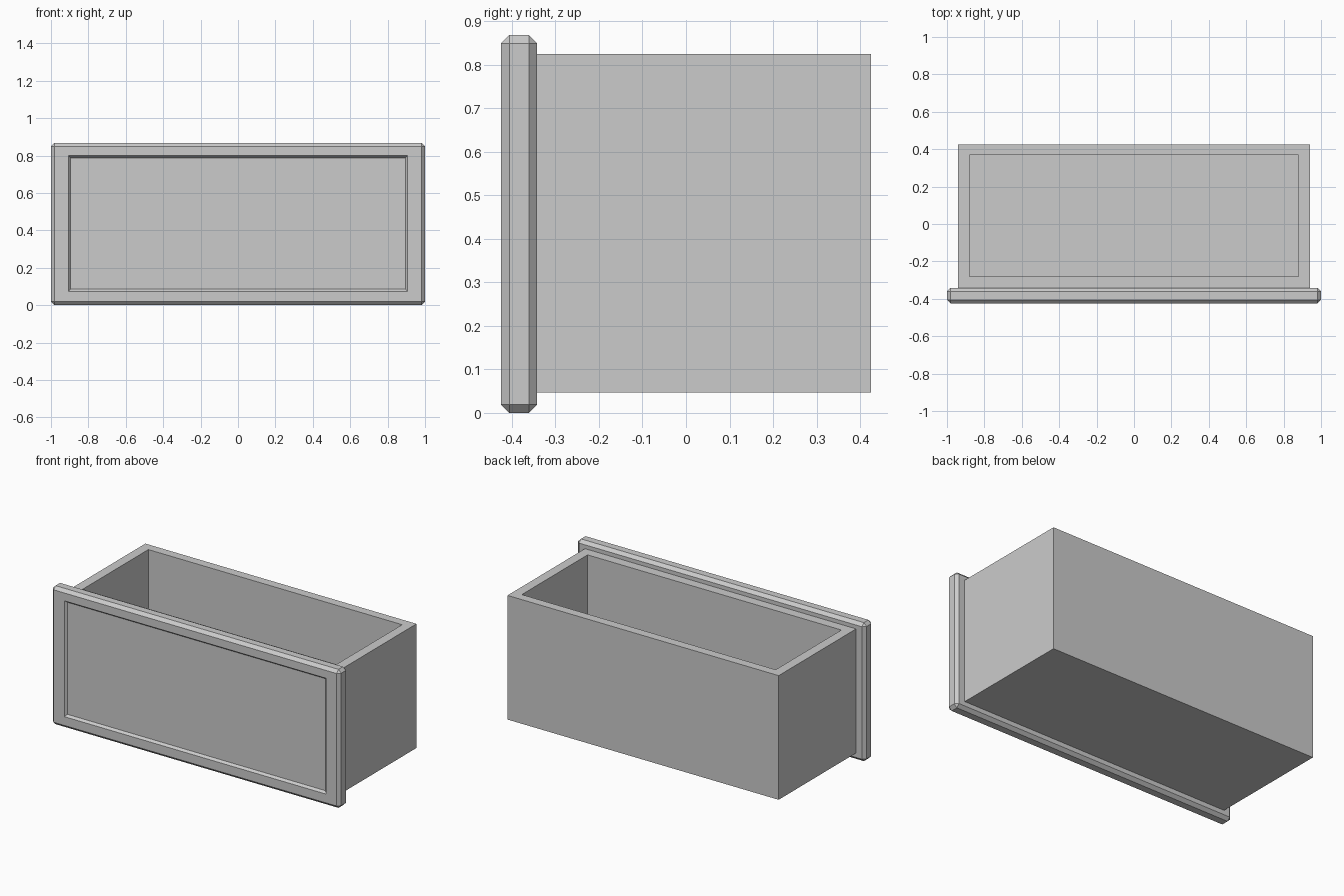
import bpy
import bmesh
from mathutils import Vector

cube = bpy.data.objects.get("Cube")
if cube:
    bpy.data.objects.remove(cube, do_unlink=True)

# Single plain grey for the whole drawer
grey = bpy.data.materials.new("plain grey")
grey.use_nodes = True
GREY = (0.6, 0.6, 0.6, 1.0)
grey.diffuse_color = GREY
bsdf = next(n for n in grey.node_tree.nodes if n.type == 'BSDF_PRINCIPLED')
bsdf.inputs["Base Color"].default_value = GREY


def block(lo, hi):
    """Start a bmesh as a box between two corners."""
    bm = bmesh.new()
    bmesh.ops.create_cube(bm, size=1)
    lo, hi = Vector(lo), Vector(hi)
    for v in bm.verts:
        v.co = (lo + hi) / 2 + v.co * (hi - lo)
    return bm


def face_towards(bm, direction):
    """The largest face looking in the given direction."""
    d = Vector(direction)
    bm.normal_update()
    return max((f for f in bm.faces if f.normal.dot(d) > 0.99),
               key=lambda f: f.calc_area())


def inset_to(bm, face, half, centre, axes):
    """Inset a face, then fit its border to a rectangle on two axes."""
    bmesh.ops.inset_region(bm, faces=[face], thickness=0.01, use_even_offset=True)
    for v in face.verts:
        for axis, h, c in zip(axes, half, centre):
            v.co[axis] = c + (h if v.co[axis] > c else -h)


def finish(bm, name):
    bmesh.ops.recalc_face_normals(bm, faces=bm.faces)
    mesh = bpy.data.meshes.new(name)
    bm.to_mesh(mesh)
    bm.free()
    mesh.materials.append(grey)
    obj = bpy.data.objects.new(name, mesh)
    bpy.context.collection.objects.link(obj)
    return obj


# Front panel: chamfered slab with a shallow, slope-sided recess
bm = block((-1, -0.425, 0), (1, -0.342, 0.868))
bmesh.ops.bevel(bm, geom=bm.edges[:], offset=0.019, segments=1,
                affect='EDGES', profile=0.5)
front = face_towards(bm, (0, -1, 0))
inset_to(bm, front, (0.907, 0.363), (0, 0.437), (0, 2))
inset_to(bm, front, (0.895, 0.351), (0, 0.437), (0, 2))
for v in front.verts:
    v.co.y += 0.015
finish(bm, "front_panel")

# Open box: inset the top and push it down to the floor
bm = block((-0.94, -0.342, 0.047), (0.94, 0.425, 0.825))
top = face_towards(bm, (0, 0, 1))
inset_to(bm, top, (0.88, 0.3255), (0, 0.0435), (0, 1))
floor = bmesh.ops.extrude_discrete_faces(bm, faces=[top])["faces"][0]
for v in floor.verts:
    v.co.z = 0.107
finish(bm, "drawer_box")
